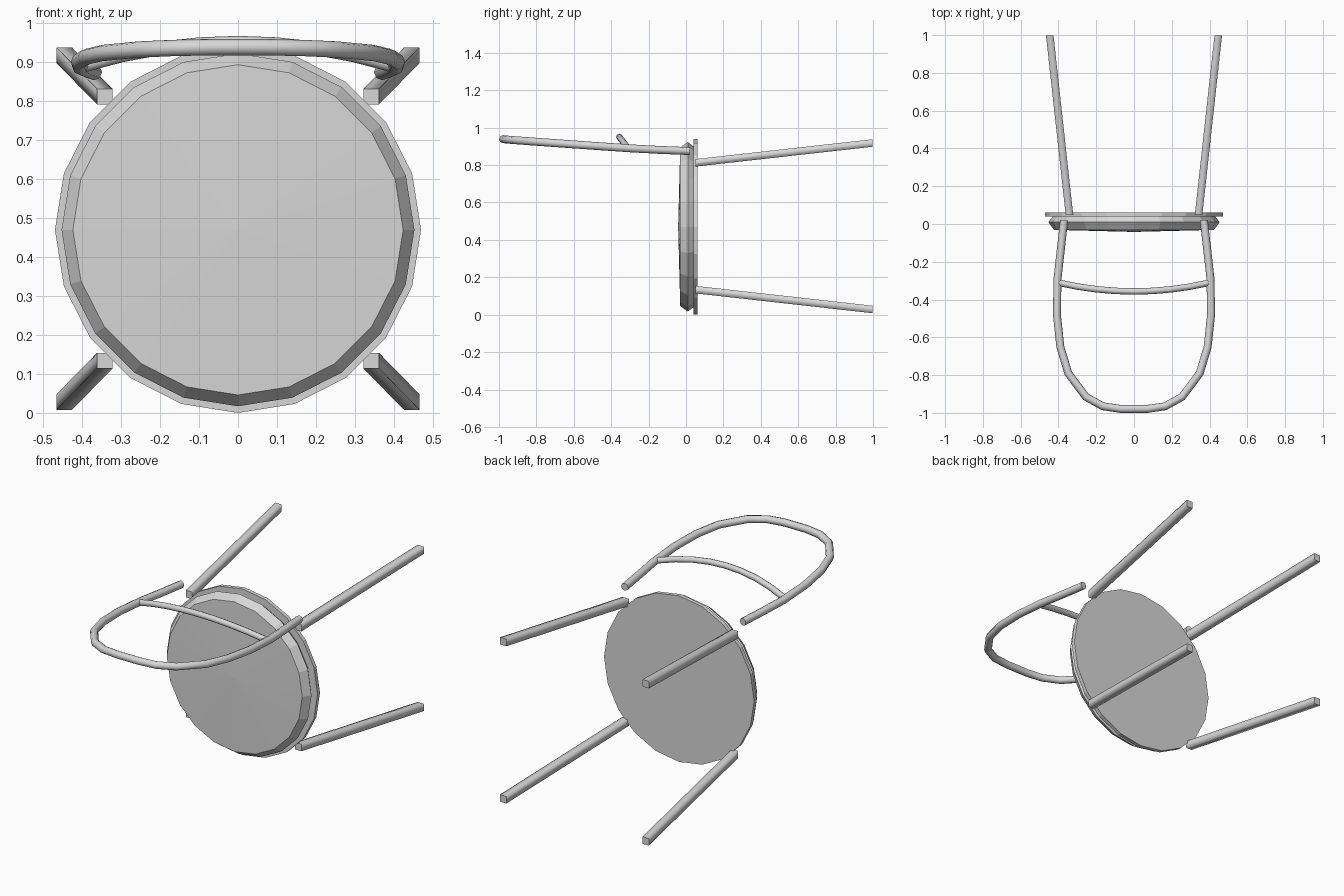
import bpy, bmesh, math

if "Cube" in bpy.data.objects:
    bpy.data.objects.remove(bpy.data.objects["Cube"])

grey = bpy.data.materials.new("plain grey")
grey.diffuse_color = (0.68, 0.68, 0.68, 1)
grey.use_nodes = True
grey.node_tree.nodes["Principled BSDF"].inputs["Base Color"].default_value = grey.diffuse_color
CZ = 0.47   # height of the seat axis


def finish(name, bm):
    bmesh.ops.recalc_face_normals(bm, faces=bm.faces)
    me = bpy.data.meshes.new(name)
    bm.to_mesh(me)
    bm.free()
    me.materials.append(grey)
    ob = bpy.data.objects.new(name, me)
    bpy.context.collection.objects.link(ob)
    return ob


def disc(name, profile, sides=20):
    """Lathe (radius, y) points about the y axis; radius 0 becomes a fan tip."""
    bm = bmesh.new()
    rings = []
    for r, y in profile:
        if r == 0:
            rings.append([bm.verts.new((0, y, CZ))] * sides)
        else:
            rings.append([bm.verts.new((r * math.cos(2 * math.pi * i / sides), y,
                                        CZ + r * math.sin(2 * math.pi * i / sides)))
                          for i in range(sides)])
    for a, b in zip(rings, rings[1:]):
        for i in range(sides):
            j = (i + 1) % sides
            bm.faces.new(list(dict.fromkeys((a[i], a[j], b[j], b[i]))))
    for ring in (rings[0], rings[-1]):
        if ring[0] != ring[1]:
            bm.faces.new(ring)
    return finish(name, bm)


def tube(name, points, radius):
    """Round rod with capped ends along a path."""
    cu = bpy.data.curves.new(name, 'CURVE')
    cu.dimensions = '3D'
    cu.bevel_depth = radius
    cu.bevel_resolution = 2
    cu.use_fill_caps = True
    sp = cu.splines.new('POLY')
    sp.points.add(len(points) - 1)
    for p, co in zip(sp.points, points):
        p.co = (*co, 1)
    cu.materials.append(grey)
    ob = bpy.data.objects.new(name, cu)
    bpy.context.collection.objects.link(ob)
    bpy.ops.object.select_all(action='DESELECT')
    ob.select_set(True)
    bpy.context.view_layer.objects.active = ob
    bpy.ops.object.convert(target='MESH')
    bpy.ops.object.shade_smooth_by_angle(angle=math.radians(50))
    return bpy.context.object


# seat: thin plate and bevelled cushion
disc("seat_plate", [(0.47, 0.04), (0.47, 0.062)])
disc("seat_cushion", [(0.43, 0.04), (0.453, 0.01), (0.424, -0.031), (0, -0.042)])

# four splayed square legs
H = 0.02
for sx, side in ((-1, "left"), (1, "right")):
    for sz, level in ((-1, "lower"), (1, "upper")):
        bm = bmesh.new()
        ends = []
        for x, y, z in ((0.342, 0.05, 0.339), (0.446, 0.998, 0.445)):
            ends.append([bm.verts.new((sx * x + dx * H, y, 0.473 + sz * z + dz * H))
                         for dx, dz in ((-1, -1), (1, -1), (1, 1), (-1, 1))])
        a, b = ends
        for i in range(4):
            j = (i + 1) % 4
            bm.faces.new((a[i], a[j], b[j], b[i])).smooth = True
        bm.faces.new(a)
        bm.faces.new(b)
        leg = finish(f"{level}_{side}_leg", bm)
        for e in leg.data.edges:   # crisp end caps
            va, vb = (leg.data.vertices[v].co.y for v in e.vertices)
            e.use_edge_sharp = abs(va - vb) < 0.01

# bowed backrest hoop
half = [(-0.37, 0.02, 0.875), (-0.388, -0.14, 0.881), (-0.405, -0.29, 0.889),
        (-0.408, -0.48, 0.902), (-0.39, -0.65, 0.914), (-0.348, -0.79, 0.924),
        (-0.255, -0.915, 0.933), (-0.165, -0.965, 0.937), (-0.07, -0.979, 0.939)]
tube("backrest_hoop", half + [(-x, y, z) for x, y, z in reversed(half)], 0.021)

# curved brace across the hoop
brace = []
for i in range(9):
    t = i / 4 - 1
    brace.append((0.395 * t, -0.357 + 0.045 * t * t, 0.951 - 0.059 * t * t))
tube("backrest_brace", brace, 0.017)
